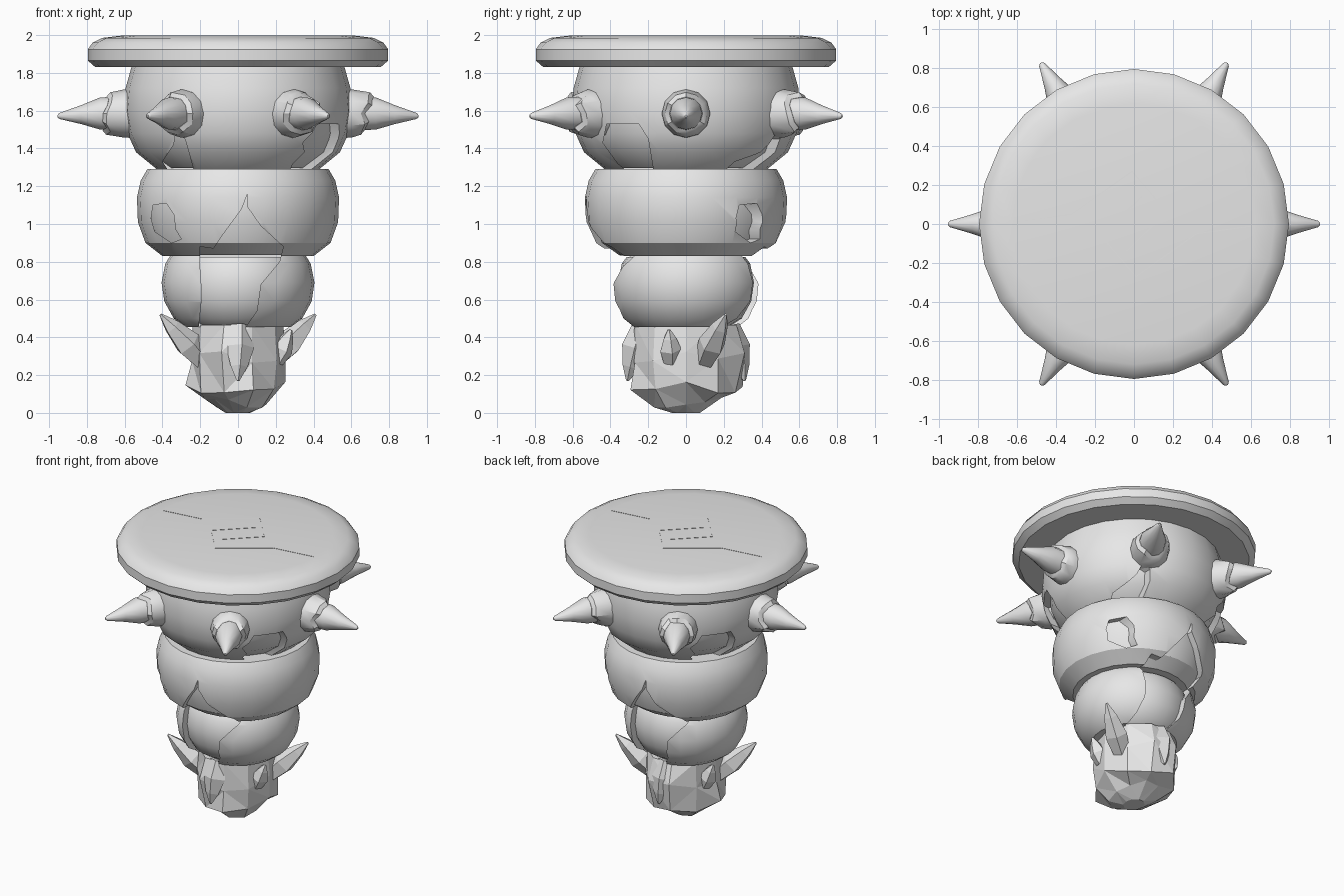
import bpy, bmesh, math, random
from mathutils import Vector, Matrix

random.seed(4)
if "Cube" in bpy.data.objects:
    bpy.data.objects.remove(bpy.data.objects["Cube"], do_unlink=True)

stone = bpy.data.materials.new("grey_stone")
stone.use_nodes = True
stone.diffuse_color = (0.8, 0.8, 0.8, 1)
stone.node_tree.nodes["Principled BSDF"].inputs["Base Color"].default_value = (0.8, 0.8, 0.8, 1)
TURN = Matrix.Rotation(math.pi, 4, 'Z')


def finish(name, bm, smooth=True):
    bmesh.ops.recalc_face_normals(bm, faces=bm.faces)
    mesh = bpy.data.meshes.new(name)
    bm.to_mesh(mesh)
    bm.free()
    mesh.materials.append(stone)
    obj = bpy.data.objects.new(name, mesh)
    bpy.context.collection.objects.link(obj)
    if smooth:
        smooth_shade(obj)
    return obj


def activate(obj):
    bpy.ops.object.select_all(action='DESELECT')
    obj.select_set(True)
    bpy.context.view_layer.objects.active = obj


def smooth_shade(obj):
    activate(obj)
    bpy.ops.object.shade_smooth_by_angle(angle=math.radians(32))


def lathe(profile, sides):
    """Closed solid of revolution around z from (radius, height) pairs."""
    bm = bmesh.new()
    rings = [[bm.verts.new((r * math.cos(math.tau * i / sides),
                            r * math.sin(math.tau * i / sides), z))
              for i in range(sides)] for r, z in profile]
    for low, high in zip(rings, rings[1:]):
        for i in range(sides):
            j = (i + 1) % sides
            bm.faces.new((low[i], low[j], high[j], high[i]))
    bm.faces.new(rings[0][::-1])
    bm.faces.new(rings[-1])
    return bm


def prism(outline, axis, near, far, turned):
    """Cutter extruded along x or y from an outline seen along that axis."""
    bm = bmesh.new()
    ends = []
    for d in (near, far):
        ends.append([bm.verts.new((d, u, z) if axis == 'X' else (u, d, z)) for u, z in outline])
    a, b = ends
    bm.faces.new(a)
    bm.faces.new(b[::-1])
    for i in range(len(a)):
        j = (i + 1) % len(a)
        bm.faces.new((a[i], b[i], b[j], a[j]))
    if turned:
        bm.transform(TURN)
    cutter = finish("cutter", bm, False)
    cutter.hide_render = True
    return cutter


def chip(obj, outline, axis):
    """Cut the broken outline on one side and again half a turn round."""
    near, far = (0.15, 0.9) if axis == 'X' else (-0.15, -0.9)
    for turned in (False, True):
        cutter = prism(outline, axis, near, far, turned)
        mod = obj.modifiers.new("chip", 'BOOLEAN')
        mod.operation = 'DIFFERENCE'
        mod.solver = 'EXACT'
        mod.object = cutter
        activate(obj)
        bpy.ops.object.modifier_apply(modifier=mod.name)
        bpy.data.objects.remove(cutter, do_unlink=True)


# Broken areas, seen along their cutting axis
crack = [(0.05, 1.16), (0.02, 1.08), (-0.09, 0.93), (-0.13, 0.87), (-0.2, 0.88), (-0.2, 0.76),
         (-0.19, 0.62), (-0.21, 0.44), (0.03, 0.44), (0.1, 0.54), (0.12, 0.68), (0.22, 0.8),
         (0.24, 0.88), (0.12, 0.99), (0.05, 1.09)]
hole = [(-0.45, 1.1), (-0.38, 1.11), (-0.34, 1.05), (-0.33, 0.97), (-0.3, 0.92),
        (-0.35, 0.9), (-0.44, 0.96), (-0.46, 1.03)]
notch = [(-0.42, 1.53), (-0.25, 1.53), (-0.2, 1.45), (-0.17, 1.27), (-0.3, 1.27), (-0.36, 1.32), (-0.44, 1.43)]
split = [(-0.4, 1.33), (-0.36, 1.27), (-0.23, 1.27), (-0.28, 1.45), (-0.33, 1.48), (-0.34, 1.42)]

# Bulging body drums, each with an inner core that forms the floor of the chips
drums = {
    "lower_drum": ([(0.28, 0.455), (0.34, 0.5), (0.39, 0.59), (0.405, 0.69), (0.385, 0.79), (0.36, 0.83)],
                   [(crack, 'Y')]),
    "middle_drum": ([(0.4, 0.83), (0.49, 0.9), (0.53, 1.01), (0.535, 1.14), (0.515, 1.23), (0.48, 1.29)],
                    [(crack, 'Y'), (hole, 'Y')]),
    "upper_drum": ([(0.43, 1.29), (0.54, 1.38), (0.585, 1.48), (0.605, 1.6), (0.595, 1.72), (0.56, 1.845)],
                   [(notch, 'X'), (split, 'Y')]),
}
for name, (profile, chips) in drums.items():
    drum = finish(name, lathe(profile, 24), False)
    for outline, axis in chips:
        chip(drum, outline, axis)
    smooth_shade(drum)
    core = [(r - 0.045, z) for r, z in profile]
    core[0] = (core[0][0], core[0][1] + 0.006)
    core[-1] = (core[-1][0], core[-1][1] - 0.006)
    finish(name + "_core", lathe(core, 24))

# Wide top plate
finish("top_plate", lathe([(0.5, 1.83), (0.755, 1.83), (0.795, 1.865), (0.795, 1.925),
                           (0.77, 1.96), (0.72, 1.985), (0.62, 1.997)], 24))

# Hairline spiral carving on the plate
spiral = [Vector(p) for p in ((-0.61, 0.01), (-0.32, 0.05), (-0.01, 0.27), (0.17, 0.06), (-0.04, -0.14))]
for turned in (False, True):
    bm = bmesh.new()
    for a, b in zip(spiral, spiral[1:]):
        way = b - a
        place = (Matrix.Translation(((a + b) / 2).to_3d() + Vector((0, 0, 1.997)))
                 @ Matrix.Rotation(math.atan2(way.y, way.x), 4, 'Z')
                 @ Matrix.Diagonal((way.length, 0.004, 0.004, 1)))
        bmesh.ops.create_cube(bm, size=1, matrix=place)
    if turned:
        bm.transform(TURN)
    finish("carved_line", bm, False)

# Ring of six spikes, each in a jagged collar
for k in range(6):
    place = (Matrix.Rotation(k * math.pi / 3, 4, 'Z') @ Matrix.Translation((0, 0, 1.585))
             @ Matrix.Rotation(math.pi / 2, 4, 'Y'))
    collar = lathe([(0.13, 0.5), (0.128, 0.6), (0.112, 0.67), (0.088, 0.69)], 12)
    collar.verts.ensure_lookup_table()
    for i in range(12):
        shift = random.uniform(-0.035, 0.035)
        for v in (collar.verts[24 + i], collar.verts[36 + i]):
            v.co.z += shift
    collar.transform(place)
    finish("spike_collar", collar)
    spike = lathe([(0.09, 0.6), (0.085, 0.73), (0.05, 0.83), (0.016, 0.945), (0.006, 0.955)], 12)
    for v in spike.verts:
        v.co.x += max(0, v.co.z - 0.73) * 0.06
    spike.transform(place)
    finish("spike", spike)

# Faceted rock foot
foot = lathe([(0.07, 0.0), (0.17, 0.05), (0.275, 0.14), (0.285, 0.31), (0.255, 0.465)], 10)
for v in foot.verts:
    if 0.02 < v.co.z < 0.45:
        v.co *= random.uniform(0.9, 1.08)
        v.co.z += random.uniform(-0.03, 0.03)
    v.co.x *= 0.94
    v.co.y *= 1.1
bmesh.ops.triangulate(foot, faces=foot.faces)
finish("rock_foot", foot, False)


def shard(name, base, tip, width):
    """Faceted leaf-shaped splinter, repeated half a turn round."""
    base, tip = Vector(base), Vector(tip)
    way = tip - base
    for turned in (False, True):
        n = way.length
        bm = lathe([(width * 0.7, 0), (width, n * 0.4), (width * 0.6, n * 0.75), (0.008, n)], 5)
        bm.transform(Matrix.Translation(base) @ way.to_track_quat('Z', 'Y').to_matrix().to_4x4())
        if turned:
            bm.transform(TURN)
        finish(name, bm, False)


# Splinters growing from the foot
shard("large_horn", (0.17, 0.09, 0.26), (0.41, 0.21, 0.52), 0.075)
shard("small_horn", (0.2, -0.08, 0.27), (0.28, -0.09, 0.44), 0.06)
shard("hanging_shard", (0.01, -0.23, 0.46), (0.0, -0.31, 0.17), 0.08)
